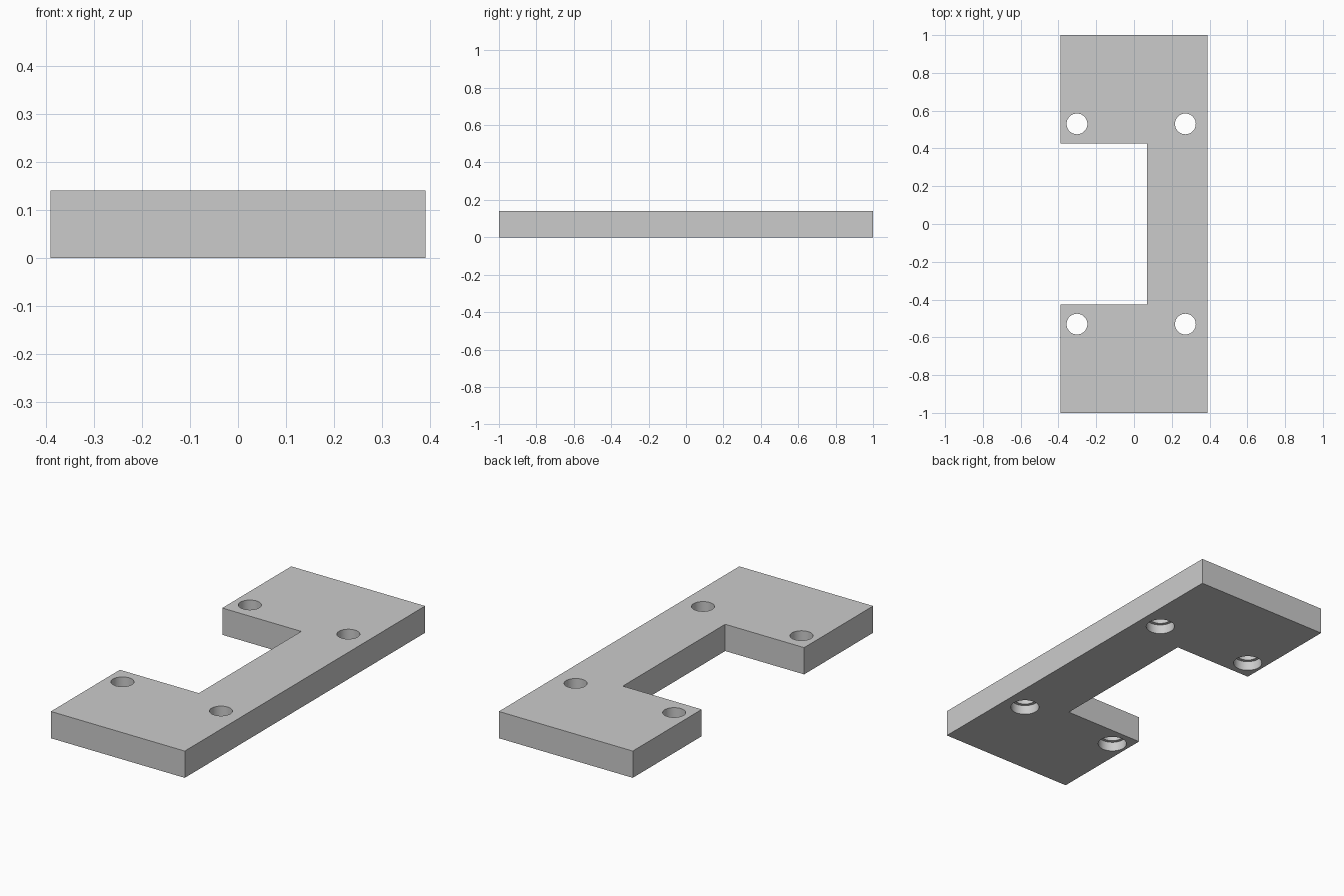
import bpy
import bmesh
from mathutils import Matrix, Vector

cube = bpy.data.objects.get("Cube")
if cube:
    bpy.data.objects.remove(cube, do_unlink=True)

HEIGHT = 0.141
HALF_X = 0.39
NOTCH_X, NOTCH_Y = 0.07, 0.426
HOLE_XS, HOLE_Y = (-0.302, 0.272), 0.53
HOLE_R, BORE_R, BORE_DEPTH = 0.055, 0.071, 0.05


def add_object(name, bm):
    mesh = bpy.data.meshes.new(name)
    bm.to_mesh(mesh)
    bm.free()
    obj = bpy.data.objects.new(name, mesh)
    bpy.context.collection.objects.link(obj)
    return obj


def drill(target, name, radius, bottom, top):
    """Cut one round hole at each of the four positions."""
    bm = bmesh.new()
    for x in HOLE_XS:
        for y in (-HOLE_Y, HOLE_Y):
            bmesh.ops.create_cone(
                bm, cap_ends=True, segments=48, radius1=radius, radius2=radius,
                depth=top - bottom,
                matrix=Matrix.Translation((x, y, (top + bottom) / 2)))
    cutter = add_object(name, bm)
    cutter.hide_render = True
    mod = target.modifiers.new(name, 'BOOLEAN')
    mod.operation = 'DIFFERENCE'
    mod.solver = 'EXACT'
    mod.object = cutter
    bpy.context.view_layer.objects.active = target
    bpy.ops.object.modifier_apply(modifier=mod.name)
    bpy.data.objects.remove(cutter, do_unlink=True)


# C-shaped plate extruded from its outline
half = [(-HALF_X, NOTCH_Y), (NOTCH_X, NOTCH_Y)]
outline = [(HALF_X, -1), (HALF_X, 1), (-HALF_X, 1)] + half
outline += [(x, -y) for x, y in reversed(half)] + [(-HALF_X, -1)]
bm = bmesh.new()
base = bm.faces.new([bm.verts.new((x, y, 0)) for x, y in outline])
ext = bmesh.ops.extrude_face_region(bm, geom=[base], use_keep_orig=True)
top_verts = [v for v in ext["geom"] if isinstance(v, bmesh.types.BMVert)]
bmesh.ops.translate(bm, verts=top_verts, vec=Vector((0, 0, HEIGHT)))
bmesh.ops.recalc_face_normals(bm, faces=bm.faces)
plate = add_object("mounting_plate", bm)

# Plain grey finish
grey = bpy.data.materials.new("light grey")
grey.use_nodes = True
colour = (0.6, 0.6, 0.6, 1)
grey.diffuse_color = colour
grey.node_tree.nodes["Principled BSDF"].inputs["Base Color"].default_value = colour
plate.data.materials.append(grey)

# Through holes, with wider counterbores on the underside
drill(plate, "screw_holes", HOLE_R, -0.1, HEIGHT + 0.1)
drill(plate, "counterbores", BORE_R, -0.1, BORE_DEPTH)

# Smooth hole walls, crisp edges
bpy.ops.object.select_all(action='DESELECT')
plate.select_set(True)
bpy.context.view_layer.objects.active = plate
bpy.ops.object.shade_smooth_by_angle()
